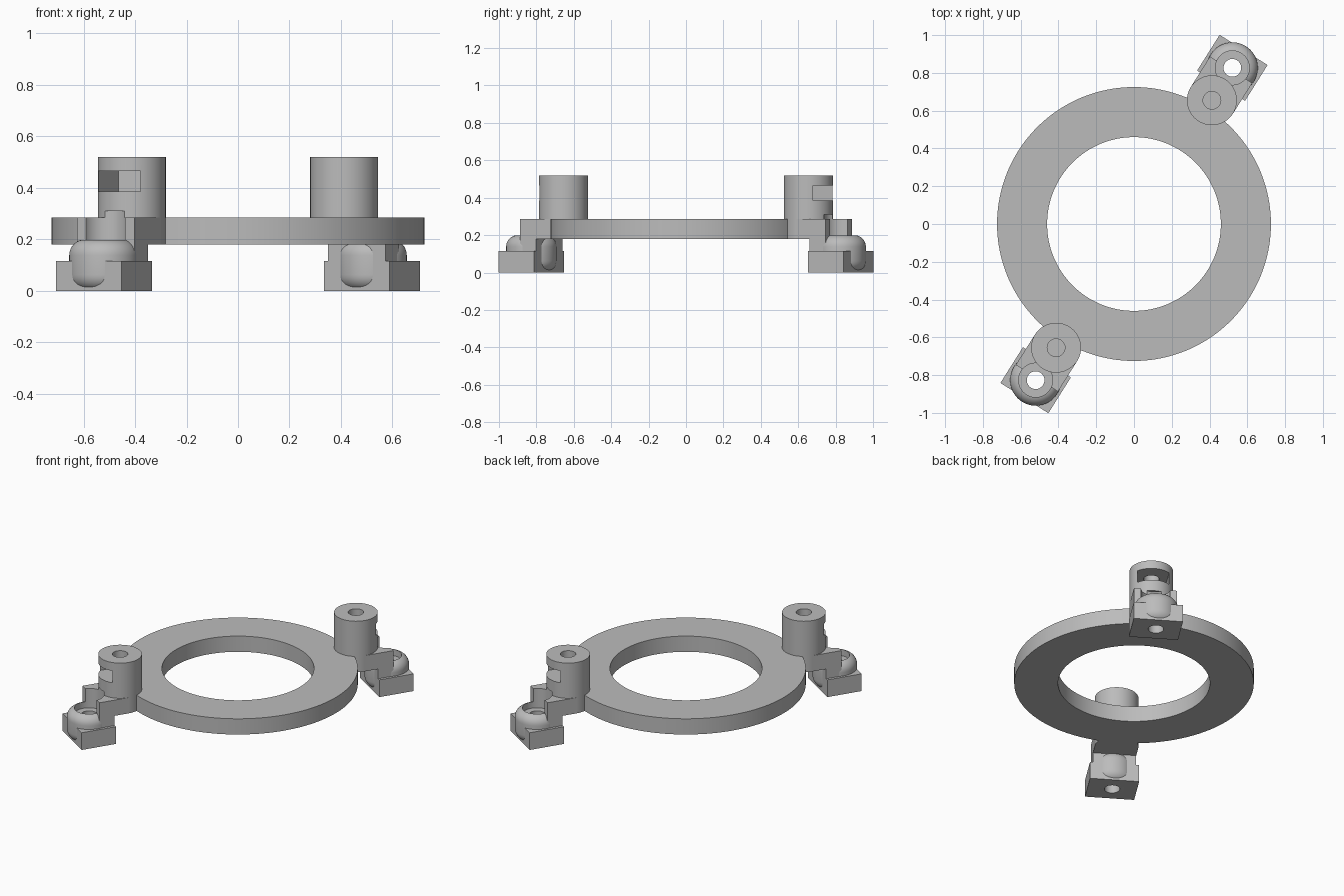
import bpy, bmesh, math
from mathutils import Matrix

if "Cube" in bpy.data.objects:
    bpy.data.objects.remove(bpy.data.objects["Cube"], do_unlink=True)

grey = bpy.data.materials.new("plain_grey")
grey.use_nodes = True
grey.diffuse_color = (0.5, 0.5, 0.5, 1)
grey.node_tree.nodes["Principled BSDF"].inputs["Base Color"].default_value = (0.5, 0.5, 0.5, 1)

# Layout: brackets are built along +x, then turned into place
ANGLE = math.radians(57.8)
POST_X, FOOT_X = 0.774, 0.977
POST_R, BORE_R, RECESS_R = 0.132, 0.047, 0.09
RING_LOW, RING_TOP = 0.18, 0.285
BLOCK_TOP = 0.115


def make(name, bm):
    bmesh.ops.recalc_face_normals(bm, faces=bm.faces)
    mesh = bpy.data.meshes.new(name)
    bm.to_mesh(mesh)
    bm.free()
    mesh.materials.append(grey)
    obj = bpy.data.objects.new(name, mesh)
    bpy.context.scene.collection.objects.link(obj)
    return obj


def cylinder(name, x, r, low, high, sides=64, turn=0):
    bm = bmesh.new()
    place = Matrix.Translation((x, 0, (low + high) / 2)) @ Matrix.Rotation(turn, 4, "Z")
    bmesh.ops.create_cone(bm, cap_ends=True, segments=sides, radius1=r, radius2=r,
                          depth=high - low, matrix=place)
    return make(name, bm)


def box(name, x0, x1, width, low, high):
    bm = bmesh.new()
    place = Matrix.Translation(((x0 + x1) / 2, 0, (low + high) / 2))
    bmesh.ops.create_cube(bm, size=1, matrix=place @ Matrix.Diagonal((x1 - x0, width, high - low, 1)))
    return make(name, bm)


def rounded_puck(name, x, r, high, fillet, steps=8):
    # Lathe a profile with both rims rounded
    arc = [i * math.pi / 2 / steps for i in range(steps + 1)]
    core = r - fillet
    lower = [(core + fillet * math.sin(a), fillet - fillet * math.cos(a)) for a in arc]
    upper = [(p, high - z) for p, z in reversed(lower)]
    profile = [(0, 0)] + lower + upper + [(0, high)]
    bm = bmesh.new()
    verts = [bm.verts.new((p, 0, z)) for p, z in profile]
    edges = [bm.edges.new(pair) for pair in zip(verts, verts[1:])]
    bmesh.ops.spin(bm, geom=verts + edges, axis=(0, 0, 1), cent=(0, 0, 0),
                   angle=math.tau, steps=64, use_duplicate=False)
    bmesh.ops.remove_doubles(bm, verts=bm.verts, dist=0.0001)
    bmesh.ops.translate(bm, verts=bm.verts, vec=(x, 0, 0))
    return make(name, bm)


def cut(obj, *cutters):
    for cutter in cutters:
        mod = obj.modifiers.new("cut", "BOOLEAN")
        mod.operation, mod.solver, mod.object = "DIFFERENCE", "EXACT", cutter
    bpy.context.view_layer.update()
    graph = bpy.context.evaluated_depsgraph_get()
    mesh = bpy.data.meshes.new_from_object(obj.evaluated_get(graph))
    obj.modifiers.clear()
    obj.data = mesh


# Main ring
ring = cylinder("ring", 0, 0.725, RING_LOW, RING_TOP, 128)
opening = cylinder("opening_cutter", 0, 0.46, 0, 1, 128)
cut(ring, opening)

# Cutters shared by the bracket parts
recess = cylinder("recess_cutter", FOOT_X, RECESS_R, 0.155, 0.31)
foot_hole = cylinder("foot_hole_cutter", FOOT_X, BORE_R, -0.1, 0.4, 32)
bore = cylinder("bore_cutter", POST_X, BORE_R, 0.3, 0.6, 32)
NUT = 0.096
nut = cylinder("nut_cutter", POST_X, NUT / math.cos(math.pi / 6), 0.385, 0.465, 6)
# Keep one hexagon point along the bracket axis
points_x = max(v.co.x for v in nut.data.vertices) - POST_X
if points_x < NUT * 1.1:
    nut.data.transform(Matrix.Translation((POST_X, 0, 0)) @ Matrix.Rotation(math.pi / 6, 4, "Z")
                       @ Matrix.Translation((-POST_X, 0, 0)))
slot = box("slot_cutter", POST_X, POST_X + 0.2, NUT * 2, 0.385, 0.465)

# Bracket: post with nut slot, forked arm, leg, foot block and rounded boss
post = cylinder("post", POST_X, POST_R, RING_LOW, 0.52)
cut(post, nut, slot, bore, recess)
arm = box("arm", POST_X, 0.965, POST_R * 2, RING_LOW, RING_TOP)
cut(arm, recess)
leg = box("leg", FOOT_X - 0.112, 0.965, POST_R * 2, BLOCK_TOP - 0.01, RING_LOW)
cut(leg, recess, foot_hole)
block = box("foot_block", FOOT_X - 0.112, FOOT_X + 0.112, 0.3, 0, BLOCK_TOP)
cut(block, foot_hole)
boss = rounded_puck("foot_boss", FOOT_X, 0.135, 0.2, 0.062)
cut(boss, recess, foot_hole)

for helper in (opening, recess, foot_hole, bore, nut, slot):
    bpy.data.objects.remove(helper, do_unlink=True)

# Place one bracket at the back and one opposite at the front
parts = [ring]
for part in (post, arm, leg, block, boss):
    twin = part.copy()
    twin.data = part.data.copy()
    bpy.context.scene.collection.objects.link(twin)
    twin.name = "front_" + part.name
    part.name = "back_" + part.name
    part.data.transform(Matrix.Rotation(ANGLE, 4, "Z"))
    twin.data.transform(Matrix.Rotation(ANGLE + math.pi, 4, "Z"))
    parts += [part, twin]

# Smooth curved walls, keep edges sharp
bpy.ops.object.select_all(action="DESELECT")
for part in parts:
    part.select_set(True)
bpy.context.view_layer.objects.active = ring
bpy.ops.object.shade_smooth_by_angle(angle=math.radians(30))
